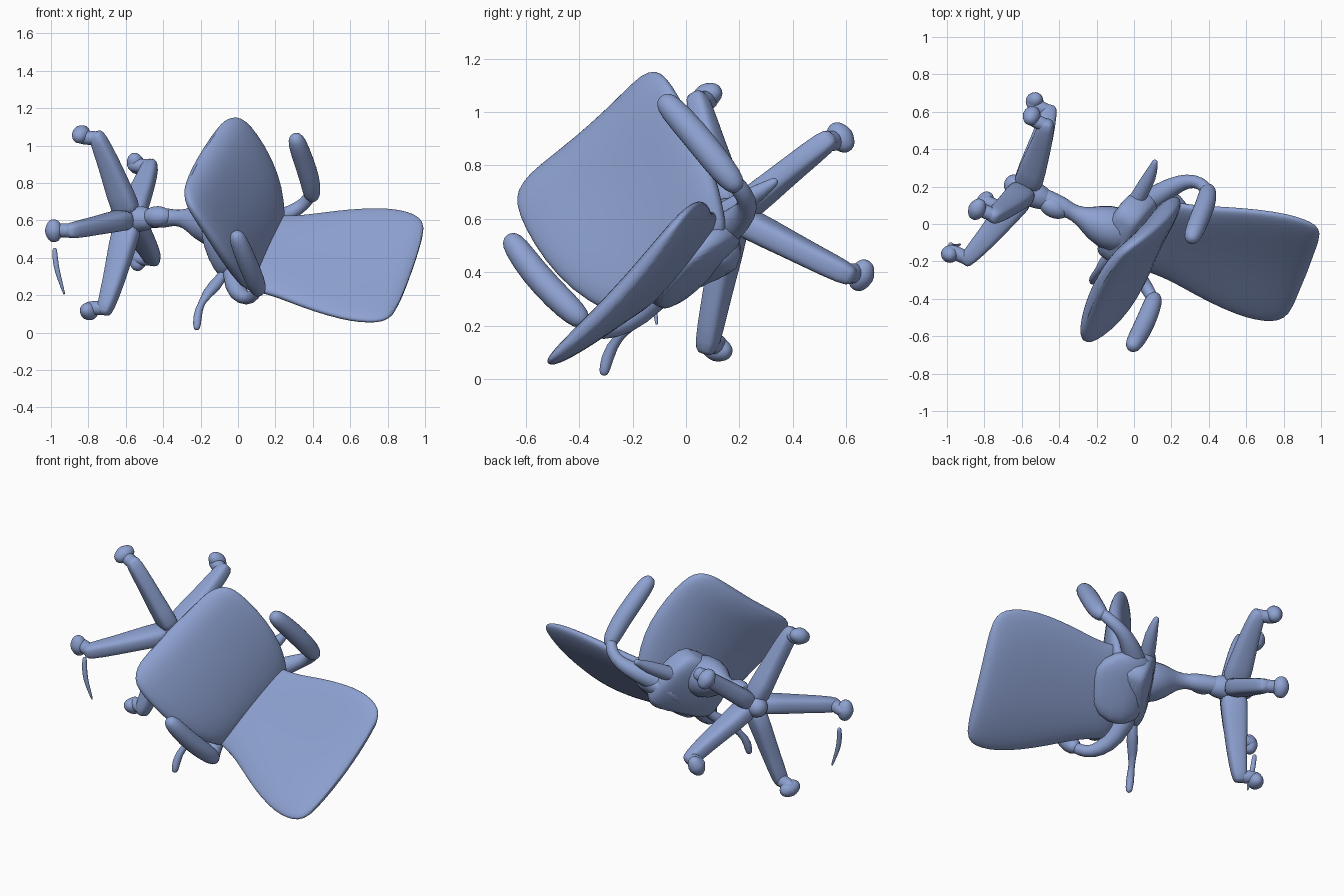
import bpy, math
from mathutils import Vector as V

if "Cube" in bpy.data.objects:
    bpy.data.objects.remove(bpy.data.objects["Cube"])

W = V((0.32, 0.68, 0.66)).normalized()      # chair width direction (chair lies on its side)
WB = V((0.36, 0.61, 0.68)).normalized()     # backrest width direction
AX = V((0.90, -0.43, -0.03)).normalized()   # chair column direction

blue = bpy.data.materials.new("blue_grey")
blue.diffuse_color = (0.27, 0.36, 0.64, 1)
blue.use_nodes = True
blue.node_tree.nodes["Principled BSDF"].inputs["Base Color"].default_value = blue.diffuse_color


def loft(name, pts, sizes, side=W, power=2.0, dish=0.0, n=20, sub=1):
    """Sweep a superellipse section (half width, half thickness) along points."""
    pts = [V(p) for p in pts]
    verts, faces = [], []
    for i, p in enumerate(pts):
        t = (pts[min(i + 1, len(pts) - 1)] - pts[max(i - 1, 0)]).normalized()
        x = (side - t * side.dot(t)).normalized()
        y = t.cross(x)
        hw, th = sizes[i]
        for k in range(n):
            a = 2 * math.pi * k / n
            c, s = math.cos(a), math.sin(a)
            cx = math.copysign(abs(c) ** (2 / power), c)
            sy = math.copysign(abs(s) ** (2 / power), s)
            verts.append(p + x * hw * cx + y * (th * sy + dish * (hw * cx) ** 2))
    for i in range(len(pts) - 1):
        for k in range(n):
            a, b = i * n + k, i * n + (k + 1) % n
            faces.append((a, b, b + n, a + n))
    faces.append(tuple(reversed(range(n))))
    faces.append(tuple(range((len(pts) - 1) * n, len(pts) * n)))
    me = bpy.data.meshes.new(name)
    me.from_pydata(verts, [], faces)
    me.shade_smooth()
    me.materials.append(blue)
    ob = bpy.data.objects.new(name, me)
    bpy.context.collection.objects.link(ob)
    if sub:
        m = ob.modifiers.new("smooth", 'SUBSURF')
        m.levels = m.render_levels = sub
    return ob


def rod(name, pts, r, side=W):
    """Round bar with rounded ends; r is one radius or one per point."""
    pts = [V(p) for p in pts]
    rs = list(r) if isinstance(r, (list, tuple)) else [r] * len(pts)
    d0, d1 = (pts[0] - pts[1]).normalized(), (pts[-1] - pts[-2]).normalized()
    p0, p1, r0, r1 = pts[0], pts[-1], rs[0], rs[-1]
    pts = [p0 + d0 * r0, p0 + d0 * r0 * .75] + pts + [p1 + d1 * r1 * .75, p1 + d1 * r1]
    rs = [r0 * .25, r0 * .68] + rs + [r1 * .68, r1 * .25]
    return loft(name, pts, [(q, q) for q in rs], side, n=12)


# seat: lofted from rear to front
rear, front = V((0.11, -0.05, 0.42)), V((-0.185, -0.345, 0.925))
nrm = W.cross(front - rear).normalized()
rows = [(-.08, .22, .02), (-.05, .27, .05), (.05, .31, .07), (.25, .37, .075), (.5, .40, .075),
        (.75, .405, .07), (.9, .395, .065), (.98, .37, .05), (1.03, .31, .03), (1.045, .25, .012)]
loft("seat", [rear.lerp(front, t) + nrm * 0.12 * t * (1 - t) for t, _, _ in rows],
     [(h, k) for _, h, k in rows], power=2.5, dish=-0.35, n=32)

# backrest: lofted from the seat joint to the top edge
low, top = V((0.11, -0.05, 0.42)), V((0.895, -0.245, 0.315))
rows = [(-.07, .25, .03), (.0, .275, .05), (.15, .285, .05), (.3, .325, .05), (.5, .38, .05),
        (.7, .415, .05), (.83, .42, .048), (.94, .405, .042), (1.0, .37, .034), (1.04, .30, .015)]
loft("backrest", [low.lerp(top, t) for t, _, _ in rows],
     [(h, k) for _, h, k in rows], WB, power=2.5, dish=0.2, n=32)

# armrest pads and their curved supports
rod("armrest_pad_upper", [(.315, -.06, 1.02), (.35, .03, .92), (.385, .11, .82), (.395, .17, .745)],
    [.052, .056, .056, .05])
rod("armrest_support_upper", [(.39, .18, .74), (.36, .22, .69), (.29, .235, .645), (.2, .2, .6), (.08, .12, .54)],
    [.035, .035, .04, .055, .07])
rod("armrest_pad_lower", [(0, -.64, .50), (.04, -.57, .40), (.08, -.48, .305), (.105, -.41, .24)],
    [.05, .055, .055, .05])
rod("armrest_support_lower", [(.1, -.4, .23), (.07, -.34, .18), (.02, -.28, .19), (-.02, -.19, .24), (-.02, -.06, .38)],
    [.035, .035, .045, .06, .07])

# mechanism under the seat and bracket behind the joint
loft("seat_mechanism", [(.05, .03, .36), (.04, .03, .38), (-.02, .0, .5), (-.09, -.07, .64), (-.1, -.08, .66)],
     [(.17, .06), (.21, .08), (.23, .09), (.18, .09), (.12, .05)], power=4)
loft("back_bracket", [(-.06, .06, .46), (.06, .05, .43), (.17, .01, .42), (.28, -.05, .40)],
     [(.16, .05), (.22, .08), (.22, .06), (.12, .03)], power=3)

# gas column
rod("column", [(-.5, .15, .61), (-.36, .08, .615), (-.35, .075, .615), (-.28, .04, .61), (-.22, .01, .6), (-.1, -.03, .57)],
    [.055, .055, .042, .05, .1, .14])
rod("column_collar", [(-.45, .10, .62), (-.41, .08, .62)], .06)

# adjustment levers
rod("lever_lower", [(-.22, -.305, .035), (-.215, -.285, .12), (-.17, -.21, .21), (-.08, -.12, .29), (-.05, -.03, .4)],
    [.022, .027, .032, .04, .045])
rod("lever_upper", [(.11, .325, .735), (.09, .26, .69), (.02, .14, .62), (-.04, .03, .55)], [.02, .04, .045, .05])

# five-legged base with casters
hub = V((-.56, .17, .61))
rod("base_hub", [hub - AX * .07, hub + AX * .06], .075)
ends = [(-.75, .045, 1.04), (-.47, .525, .89), (-.455, .60, .395), (-.71, .08, .13), (-.89, -.185, .545)]
for i, e in enumerate(ends):
    e = V(e)
    d = (e - hub).normalized()
    side = AX.cross(d)
    loft(f"base_leg_{i + 1}", [hub - AX * .02, hub.lerp(e, .3) - AX * .015, hub.lerp(e, .7), e, e + d * .04],
         [(.06, .085), (.053, .075), (.047, .058), (.045, .045), (.03, .03)], side, power=3, n=16)
    rod(f"caster_stem_{i + 1}", [e, e - AX * .09], .04, side)
    c = e - AX * .09 + d * .02
    rod(f"caster_{i + 1}", [c - side * .012, c + side * .012], .05, d)

# loose strip beside the base
rod("loose_strip", [(-.98, -.11, .44), (-.975, -.12, .36), (-.955, -.12, .29), (-.93, -.11, .21)],
    [.014, .016, .012, .006])
